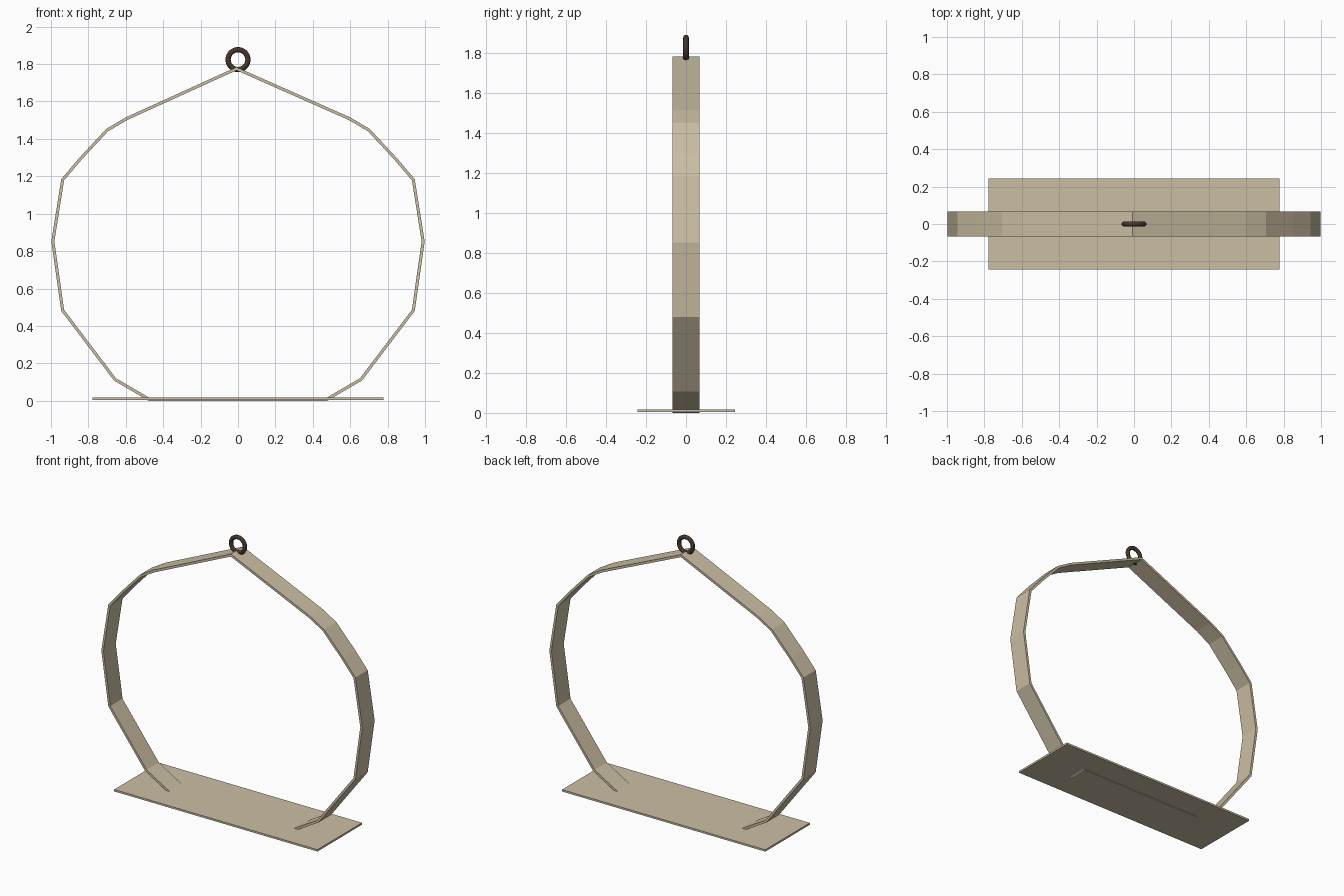
import bpy, bmesh, math
from mathutils import Vector

cube = bpy.data.objects.get("Cube")
if cube:
    bpy.data.objects.remove(cube, do_unlink=True)


def material(name, rgb, rough):
    m = bpy.data.materials.new(name)
    m.use_nodes = True
    m.diffuse_color = (*rgb, 1)
    bsdf = next(n for n in m.node_tree.nodes if n.type == 'BSDF_PRINCIPLED')
    bsdf.inputs["Base Color"].default_value = (*rgb, 1)
    bsdf.inputs["Roughness"].default_value = rough
    return m


wood = material("pale wood", (0.60, 0.52, 0.37), 0.7)
metal = material("dark bronze", (0.06, 0.037, 0.025), 0.5)


def inset(points, distance):
    """Mitred offset to the left of a closed counter-clockwise outline."""
    result = []
    for i, p in enumerate(points):
        a = (p - points[i - 1]).normalized()
        b = (points[(i + 1) % len(points)] - p).normalized()
        na, nb = Vector((-a.y, a.x)), Vector((-b.y, b.x))
        result.append(p + (na + nb) * distance / (1 + na.dot(nb)))
    return result


# Hoop: faceted closed band with a peaked top
half = [(0.478, 0), (0.663, 0.108), (0.945, 0.48), (0.998, 0.852),
        (0.945, 1.185), (0.85, 1.297), (0.705, 1.453), (0.6, 1.515)]
outer = [Vector(p) for p in half] + [Vector((-0.008, 1.784))]
outer += [Vector((-x, z)) for x, z in reversed(half)]
inner = inset(outer, 0.016)

bm = bmesh.new()
rings = [[bm.verts.new((p.x, y, p.y)) for p in loop]
         for loop, y in ((outer, -0.067), (inner, -0.067), (inner, 0.067), (outer, 0.067))]
count = len(outer)
for r in range(4):
    a, b = rings[r], rings[(r + 1) % 4]
    for i in range(count):
        j = (i + 1) % count
        bm.faces.new((a[i], a[j], b[j], b[i]))
bmesh.ops.recalc_face_normals(bm, faces=bm.faces)
mesh = bpy.data.meshes.new("hoop")
bm.to_mesh(mesh)
bm.free()
mesh.materials.append(wood)
hoop = bpy.data.objects.new("hoop", mesh)
bpy.context.collection.objects.link(hoop)

# Base: thin rectangular shelf
bpy.ops.mesh.primitive_cube_add(size=1, location=(0, 0.001, 0.011))
base = bpy.context.object
base.name = "base_board"
base.scale = (1.554, 0.486, 0.013)
base.data.materials.append(wood)

# Hanging ring threaded over the peak
bpy.ops.mesh.primitive_torus_add(major_radius=0.053, minor_radius=0.014,
                                 major_segments=32, minor_segments=12,
                                 location=(0, 0, 1.824), rotation=(math.pi / 2, 0, 0))
ring = bpy.context.object
ring.name = "hanging_ring"
ring.data.materials.append(metal)
bpy.ops.object.shade_smooth()
